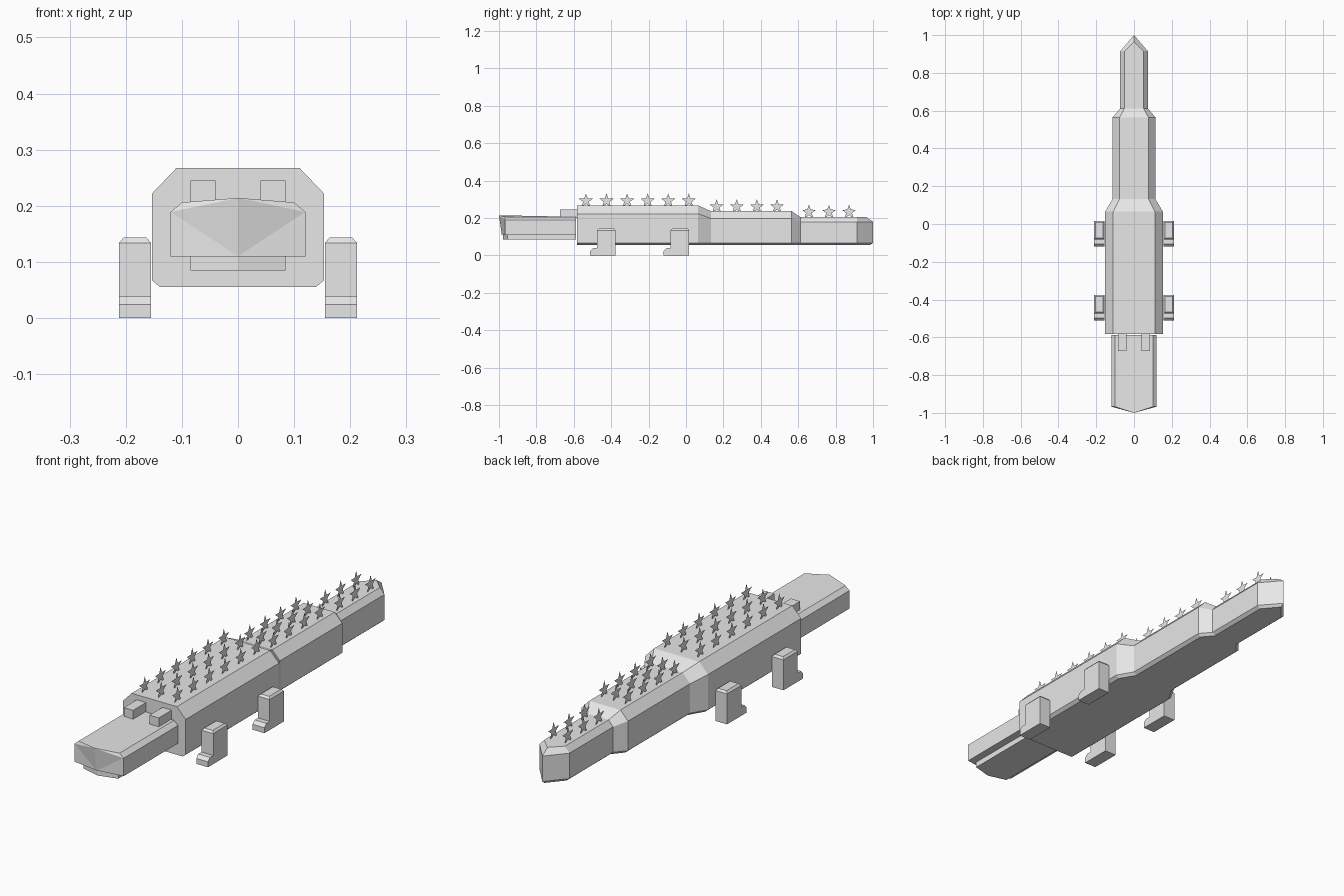
import bpy, bmesh, math

cube = bpy.data.objects.get("Cube")
if cube:
    bpy.data.objects.remove(cube, do_unlink=True)

grey = bpy.data.materials.new("light_grey")
grey.use_nodes = True
grey.diffuse_color = (0.8, 0.8, 0.8, 1)
grey.node_tree.nodes["Principled BSDF"].inputs["Base Color"].default_value = (0.8, 0.8, 0.8, 1)


def finish(name, bm, solid=True):
    """Turn a bmesh into a flat shaded grey object."""
    if solid:
        bmesh.ops.remove_doubles(bm, verts=bm.verts, dist=1e-5)
        bmesh.ops.recalc_face_normals(bm, faces=bm.faces)
    mesh = bpy.data.meshes.new(name)
    bm.to_mesh(mesh)
    bm.free()
    mesh.materials.append(grey)
    obj = bpy.data.objects.new(name, mesh)
    bpy.context.collection.objects.link(obj)
    return obj


def loft(name, rings):
    """Skin closed rings with equal point counts and cap both ends."""
    bm = bmesh.new()
    loops = [[bm.verts.new(p) for p in ring] for ring in rings]
    n = len(loops[0])
    for a, b in zip(loops, loops[1:]):
        for i in range(n):
            j = (i + 1) % n
            bm.faces.new((a[i], a[j], b[j], b[i]))
    bm.faces.new(loops[0])
    bm.faces.new(loops[-1])
    bmesh.ops.remove_doubles(bm, verts=bm.verts, dist=1e-5)
    bmesh.ops.dissolve_degenerate(bm, edges=bm.edges, dist=1e-5)
    return finish(name, bm)


def box(name, x, y, z):
    return loft(name, [[(x[0], v, z[0]), (x[1], v, z[0]),
                        (x[1], v, z[1]), (x[0], v, z[1])] for v in y])


def mirrored(half):
    """Complete a right-hand outline with its reflection."""
    return half + [(-x, y, z) for x, y, z in reversed(half)]


# Body and tail: y, half width, half width of top, shoulder height, top height
sections = [
    (-0.583, 0.153, 0.110, 0.222, 0.267),
    (0.065, 0.153, 0.110, 0.222, 0.267),
    (0.133, 0.113, 0.076, 0.197, 0.236),
    (0.565, 0.113, 0.076, 0.197, 0.236),
    (0.612, 0.073, 0.051, 0.179, 0.204),
    (0.915, 0.073, 0.051, 0.179, 0.204),
]
rings = [mirrored([(w - 0.014, y, 0.055), (w, y, 0.067), (w, y, s), (t, y, h)])
         for y, w, t, s, h in sections]
# Wedge shaped tail tip
rings.append(mirrored([(0.0, 0.985, 0.055), (0.0, 1.0, 0.067),
                       (0.0, 1.0, 0.179), (0.0, 0.965, 0.204)]))
loft("body_and_tail", rings)

# Upper snout, with the front pulled out to a central nose ridge
bm = bmesh.new()
outline = [(0.12, 0.11), (0.12, 0.189), (0.10, 0.206),
           (-0.10, 0.206), (-0.12, 0.189), (-0.12, 0.11)]
back = [bm.verts.new((x, -0.588, z)) for x, z in outline]
front = [bm.verts.new((x, -0.967, z)) for x, z in outline]
nose = bm.verts.new((0, -1.0, 0.214))
chin = bm.verts.new((0, -0.985, 0.11))
bm.faces.new(back)
for i in (0, 1, 3, 4):
    bm.faces.new((back[i], back[i + 1], front[i + 1], front[i]))
bm.faces.new((back[2], back[3], front[3], nose, front[2]))
bm.faces.new((back[5], back[0], front[0], chin, front[5]))
for a, b, c in ((0, 1, 2), (5, 4, 3)):
    bm.faces.new((front[a], front[b], chin))
    bm.faces.new((front[b], nose, chin))
    bm.faces.new((front[b], front[c], nose))
finish("upper_snout", bm)

# Lower jaw with a blunt pointed front
jaw_plan = [(-0.085, -0.588), (-0.085, -0.955), (0, -0.978),
            (0.085, -0.955), (0.085, -0.588)]
loft("lower_jaw", [[(x, y, z) for x, y in jaw_plan] for z in (0.085, 0.112)])

# Eyes and legs on both sides
leg_profile = [(0.0, 0.0), (0.0, 0.024), (0.014, 0.038), (0.037, 0.038),
               (0.037, 0.134), (0.045, 0.143), (0.128, 0.143),
               (0.136, 0.134), (0.136, 0.0)]
for side, s in (("left", 1), ("right", -1)):
    box(side + "_eye", (0.040 * s, 0.085 * s), (-0.673, -0.583), (0.200, 0.245))
    for label, toe in (("front", -0.512), ("rear", -0.119)):
        # The end slices are narrowed to chamfer the top edges
        slices = []
        for x, top in ((0.155, 0.134), (0.163, 0.143), (0.204, 0.143), (0.212, 0.134)):
            ring = []
            for y, z in leg_profile:
                if top < 0.14 and z > 0.14:
                    y, z = (0.037 if y < 0.1 else 0.136), 0.134
                ring.append((x * s, toe + y, z))
            slices.append(ring)
        loft(side + "_" + label + "_leg", slices)

# Flat star shaped spines: columns, first y, spacing, count, centre height
spine_groups = [
    ("body", (-0.08, 0, 0.08), -0.535, 0.110, 6, 0.291),
    ("hip", (-0.058, 0, 0.058), 0.164, 0.1075, 4, 0.260),
    ("tail", (-0.035, 0.035), 0.657, 0.1075, 3, 0.231),
]
for label, columns, y0, step, count, zc in spine_groups:
    bm = bmesh.new()
    for x in columns:
        for k in range(count):
            points = []
            for i in range(10):
                r = 0.016 if i % 2 else 0.040
                a = math.pi / 2 + i * math.pi / 5
                points.append(bm.verts.new((x, y0 + k * step + r * math.cos(a),
                                            zc + r * math.sin(a))))
            bm.faces.new(points)
    finish(label + "_star_spines", bm, solid=False)
